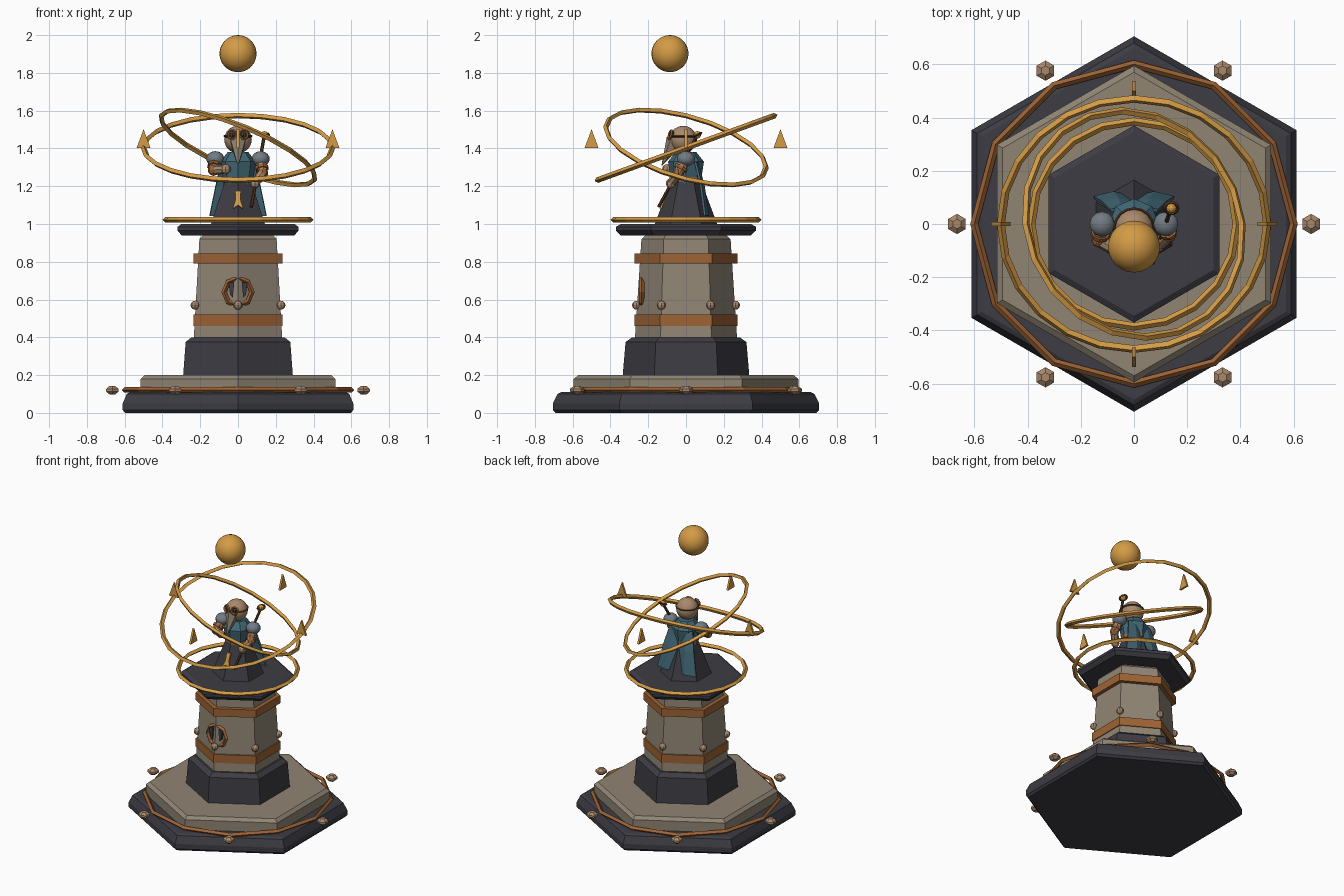
import bpy, bmesh
from math import sin, cos, pi, radians
from mathutils import Vector

cube = bpy.data.objects.get("Cube")
if cube:
    bpy.data.objects.remove(cube, do_unlink=True)


def material(name, rgb):
    m = bpy.data.materials.new(name)
    m.use_nodes = True
    m.diffuse_color = (*rgb, 1)
    m.node_tree.nodes["Principled BSDF"].inputs["Base Color"].default_value = (*rgb, 1)
    return m


DARK = material("dark slate", (0.047, 0.045, 0.056))
STONE = material("pale stone", (0.28, 0.235, 0.175))
GOLD = material("gold", (0.66, 0.33, 0.06))
COPPER = material("copper", (0.34, 0.125, 0.035))
TAN = material("tan", (0.40, 0.25, 0.15))
TEAL = material("teal cloth", (0.055, 0.14, 0.185))
STEEL = material("blue grey", (0.17, 0.20, 0.23))
WOOD = material("dark wood", (0.08, 0.033, 0.013))


def finish(obj, name, mat):
    obj.name = name
    obj.data.materials.clear()
    obj.data.materials.append(mat)
    return obj


def from_bmesh(bm, name, mat):
    bmesh.ops.recalc_face_normals(bm, faces=bm.faces)
    mesh = bpy.data.meshes.new(name)
    bm.to_mesh(mesh)
    bm.free()
    obj = bpy.data.objects.new(name, mesh)
    bpy.context.collection.objects.link(obj)
    return finish(obj, name, mat)


def turned(name, profile, mat, sides=6, loc=(0, 0, 0)):
    """Stack of polygon rings (radius, z), with one corner on the y axis."""
    bm = bmesh.new()
    rings = []
    for r, z in profile:
        angles = [pi / 2 + 2 * pi * i / sides for i in range(sides)]
        rings.append([bm.verts.new((r * cos(a), r * sin(a), z)) for a in angles])
    for low, high in zip(rings, rings[1:]):
        for i in range(sides):
            j = (i + 1) % sides
            bm.faces.new((low[i], low[j], high[j], high[i]))
    bm.faces.new(rings[0])
    bm.faces.new(rings[-1])
    obj = from_bmesh(bm, name, mat)
    obj.location = loc
    return obj


def ring(name, radius, thick, mat, loc, rot=(0, 0, 0), seg=24, minor=4):
    bpy.ops.mesh.primitive_torus_add(major_radius=radius, minor_radius=thick,
                                     major_segments=seg, minor_segments=minor,
                                     location=loc, rotation=[radians(a) for a in rot])
    return finish(bpy.context.object, name, mat)


def ball(name, radius, mat, loc, scale=(1, 1, 1), seg=16):
    bpy.ops.mesh.primitive_uv_sphere_add(segments=seg, ring_count=max(6, seg * 5 // 8),
                                         radius=radius, location=loc)
    obj = bpy.context.object
    obj.scale = scale
    if seg > 10:
        bpy.ops.object.shade_smooth_by_angle()
    return finish(obj, name, mat)


def rod(name, start, end, r1, r2, mat, sides=8):
    a, b = Vector(start), Vector(end)
    bpy.ops.mesh.primitive_cone_add(vertices=sides, radius1=r1, radius2=r2,
                                    depth=(b - a).length, location=(a + b) / 2)
    obj = bpy.context.object
    obj.rotation_euler = (b - a).to_track_quat('Z', 'Y').to_euler()
    return finish(obj, name, mat)


def plate(name, outline, thick, mat):
    """Outline in x and z, extruded along y about zero."""
    bm = bmesh.new()
    face = bm.faces.new([bm.verts.new((x, -thick / 2, z)) for x, z in outline])
    out = bmesh.ops.extrude_face_region(bm, geom=[face])["geom"]
    moved = [v for v in out if isinstance(v, bmesh.types.BMVert)]
    bmesh.ops.translate(bm, verts=moved, vec=(0, thick, 0))
    return from_bmesh(bm, name, mat)


# Stepped base and pedestal
turned("base_step", [(0.69, 0), (0.705, 0.015), (0.705, 0.05), (0.68, 0.1), (0.66, 0.11)], DARK)
turned("upper_step", [(0.595, 0.11), (0.595, 0.18), (0.57, 0.2)], STONE)
turned("pedestal_foot", [(0.335, 0.2), (0.32, 0.375), (0.285, 0.4)], DARK)
turned("column", [(0.27, 0.4), (0.236, 0.92), (0.215, 0.94)], STONE)
turned("capital", [(0.345, 0.94), (0.37, 0.965), (0.37, 0.985), (0.345, 1.0)], DARK)
turned("lower_band", [(0.273, 0.46), (0.273, 0.52)], COPPER)
turned("upper_band", [(0.273, 0.79), (0.273, 0.845)], COPPER)
ring("base_ring", 0.6, 0.015, COPPER, (0, 0, 0.122), seg=12)
ring("capital_ring", 0.385, 0.015, GOLD, (0, 0, 1.022), seg=20)

# Floating gems around the base and studs on the column corners
for i in range(6):
    a = pi * i / 3
    turned("base_gem", [(0.018, -0.022), (0.038, -0.007), (0.038, 0.007), (0.018, 0.022)],
           TAN, loc=(0.665 * cos(a), 0.665 * sin(a), 0.12))
    a += pi / 6
    ball("column_stud", 0.024, TAN, (0.262 * cos(a), 0.262 * sin(a), 0.57), seg=8)

# Front medallion
medal = ring("medallion_ring", 0.074, 0.014, COPPER, (0, -0.235, 0.64), (90, 0, 0), 8)
for s in (-1, 1):
    plate_obj = plate("medallion_inlay", [(s * 0.05, 0.69), (s * 0.02, 0.69),
                      (s * 0.028, 0.61), (s * 0.042, 0.625)], 0.03, DARK)
    plate_obj.location.y = -0.235

# Orbit rings, pointers and sun
ring("large_orbit", 0.5, 0.015, GOLD, (0, 0, 1.403), (20, 0, 0))
ring("small_orbit", 0.44, 0.014, GOLD, (0, 0, 1.405), (-15, 22.5, 0), 20)
for i in range(4):
    p = plate("pointer", [(-0.037, -0.05), (0.037, -0.05), (0, 0.05)], 0.014, GOLD)
    a = pi * i / 2
    p.rotation_euler.z = a
    p.location = (0.5 * cos(a), 0.5 * sin(a), 1.452)
ball("sun", 0.098, GOLD, (0, -0.085, 1.902), seg=24)

# Robe, torso and belt
turned("robe", [(0.165, 1.0), (0.075, 1.24)], DARK)
turned("torso", [(0.075, 1.2), (0.095, 1.33), (0.055, 1.38)], TEAL, 8)
turned("belt", [(0.085, 1.225), (0.085, 1.25)], COPPER, 8)
sash = plate("sash", [(-0.015, 0.1), (-0.013, 0.05), (-0.027, 0), (0, 0.02), (0.027, 0),
                      (0.013, 0.05), (0.015, 0.1)], 0.01, GOLD)
sash.location = (0, -0.135, 1.08)
sash.rotation_euler.x = radians(-20)

# Folded cape
bm = bmesh.new()
rows = []
for half, y, z in ((0.09, 0.055, 1.33), (0.12, 0.085, 1.2), (0.152, 0.105, 1.045)):
    rows.append([bm.verts.new((half * (k - 2) / 2, y + 0.018 * (k % 2) * (half / 0.15), z))
                 for k in range(5)])
for top, low in zip(rows, rows[1:]):
    for k in range(4):
        bm.faces.new((top[k], low[k], low[k + 1], top[k + 1]))
cape = from_bmesh(bm, "cape", TEAL)
cape.modifiers.new("thickness", 'SOLIDIFY').thickness = 0.012

# Masked head with goggles
ball("head", 0.073, TAN, (0, -0.015, 1.447))
rod("beak", (0, -0.06, 1.44), (0, -0.128, 1.31), 0.047, 0.002, STONE, 6)
for s in (-1, 1):
    ring("goggle_rim", 0.023, 0.007, COPPER, (s * 0.031, -0.083, 1.473), (75, 0, s * 15), 10)
    ball("goggle_lens", 0.018, DARK, (s * 0.029, -0.073, 1.473), seg=8)
ring("mask_strap", 0.072, 0.006, WOOD, (0, -0.015, 1.465), seg=16)

# Arms
for side, s, elbow, hand in (("right", -1, (-0.13, -0.06, 1.285), (-0.065, -0.10, 1.29)),
                             ("left", 1, (0.13, -0.04, 1.27), (0.09, -0.08, 1.215))):
    shoulder = Vector((s * 0.12, 0, 1.345))
    ball(side + "_pauldron", 0.048, STEEL, shoulder, (1, 1, 0.85), 12)
    rod(side + "_upper_arm", shoulder, elbow, 0.03, 0.027, TAN)
    ball(side + "_elbow", 0.03, COPPER, elbow, seg=8)
    rod(side + "_forearm", elbow, hand, 0.027, 0.023, TAN)
    ball(side + "_hand", 0.027, TAN, hand, seg=8)
    rod(side + "_arm_band", shoulder.lerp(elbow, 0.55), shoulder.lerp(elbow, 0.75),
        0.036, 0.036, COPPER)

# Staff
rod("staff", (0.07, -0.145, 1.09), (0.138, 0.055, 1.46), 0.009, 0.009, WOOD, 6)
ring("staff_ring", 0.024, 0.007, WOOD, (0.14, 0.06, 1.472), (25, 0, 0), 10)
ball("staff_orb", 0.02, GOLD, (0.14, 0.06, 1.472), seg=8)
